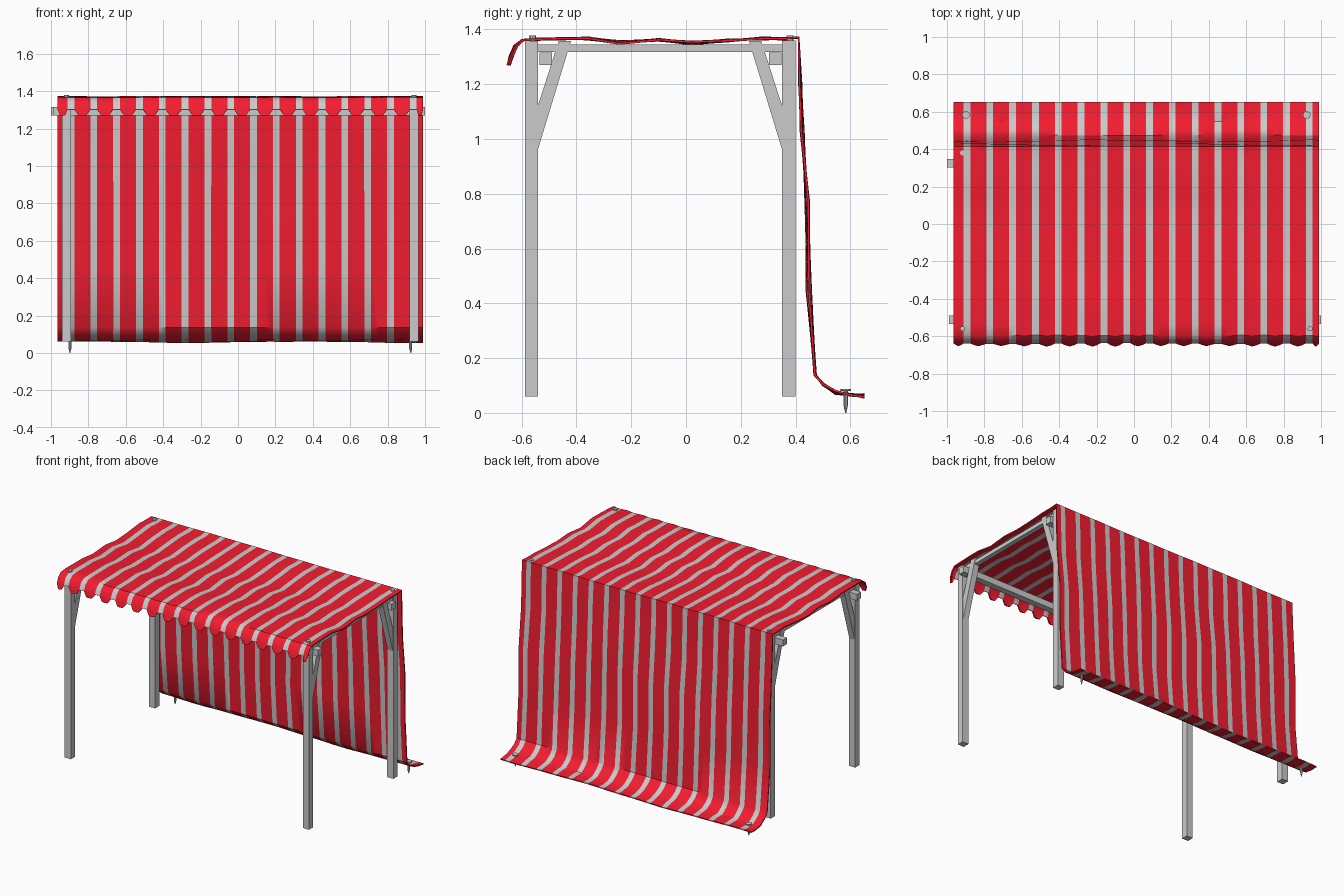
import bpy, bmesh, math

if "Cube" in bpy.data.objects:
    bpy.data.objects.remove(bpy.data.objects["Cube"])

CX = 0.0125           # centre line of the frame
POST_X = 0.9535 - CX + 0.0005


def finish(name, bm):
    me = bpy.data.meshes.new(name)
    bmesh.ops.recalc_face_normals(bm, faces=bm.faces)
    bm.to_mesh(me)
    bm.free()
    ob = bpy.data.objects.new(name, me)
    bpy.context.collection.objects.link(ob)
    return ob


def box(name, x0, x1, y0, y1, z0, z1):
    return prism(name, x0, x1, [(y0, z0), (y1, z0), (y1, z1), (y0, z1)])


def prism(name, x0, x1, pts):
    """Extrude a (y, z) outline along x."""
    bm = bmesh.new()
    f = bm.faces.new([bm.verts.new((x0, y, z)) for y, z in pts])
    ext = bmesh.ops.extrude_face_region(bm, geom=[f])
    vs = [g for g in ext["geom"] if isinstance(g, bmesh.types.BMVert)]
    bmesh.ops.translate(bm, verts=vs, vec=(x1 - x0, 0, 0))
    return finish(name, bm)


def lathe(name, x, y, rings, n=10):
    """Stack of (radius, z) rings, capped at both ends."""
    bm = bmesh.new()
    loops = [[bm.verts.new((x + r * math.cos(2 * math.pi * i / n),
                            y + r * math.sin(2 * math.pi * i / n), z))
              for i in range(n)] for r, z in rings]
    for a, b in zip(loops, loops[1:]):
        for i in range(n):
            j = (i + 1) % n
            bm.faces.new((a[i], a[j], b[j], b[i]))
    bm.faces.new(loops[0][::-1])
    bm.faces.new(loops[-1])
    return finish(name, bm)


# Timber frame: posts, side rails, corner braces, pins and ground pegs
for side, s in (("left", -1), ("right", 1)):
    px = CX + s * 0.929
    box(f"{side}_front_post", px - 0.024, px + 0.024, -0.588, -0.541, 0.06, 1.357)
    box(f"{side}_back_post", px - 0.024, px + 0.024, 0.351, 0.40, 0.06, 1.36)
    box(f"{side}_side_rail", px - 0.017, px + 0.017, -0.57, 0.38, 1.317, 1.344)
    prism(f"{side}_front_brace", px - 0.021, px + 0.021,
          [(-0.541, 0.96), (-0.42, 1.357), (-0.465, 1.357), (-0.541, 1.12)])
    prism(f"{side}_back_brace", px - 0.021, px + 0.021,
          [(0.351, 0.96), (0.351, 1.12), (0.275, 1.357), (0.23, 1.357)])
    for end, y in (("front", -0.56), ("back", 0.38)):
        lathe(f"{side}_{end}_pin", px, y, [(0.014, 1.35), (0.014, 1.378)])
    gx = CX + s * 0.911
    lathe(f"{side}_ground_peg", gx, 0.583,
          [(0.002, 0.0), (0.008, 0.025), (0.008, 0.08), (0.021, 0.081), (0.021, 0.087)])

# Cross beams resting between posts and braces
box("front_cross_beam", -0.99, 1.0, -0.535, -0.49, 1.27, 1.315)
box("back_cross_beam", -1.0, 0.985, 0.303, 0.348, 1.27, 1.315)

# Cloth profile from the valance over the roof and down the back: y, z, sway
PROFILE = [(-0.654, 1.27, .003), (-0.645, 1.302, .003), (-0.628, 1.342, .003),
           (-0.60, 1.365, .002), (-0.54, 1.368, .002), (-0.45, 1.37, .004),
           (-0.36, 1.371, .004), (-0.24, 1.356, .005), (-0.10, 1.366, .005),
           (0.02, 1.354, .005), (0.15, 1.363, .004), (0.28, 1.371, .004),
           (0.36, 1.370, .003), (0.414, 1.373, .003), (0.421, 1.20, .004),
           (0.428, 1.03, .006), (0.446, 0.78, .009), (0.452, 0.45, .008),
           (0.475, 0.14, .004), (0.503, 0.107, .004), (0.548, 0.078, .006),
           (0.60, 0.07, .006), (0.652, 0.066, .006)]

# Column edges: narrow grey stripes between wide red bands
bands, x = [], -0.965
for i in range(16):
    c = -0.893 + i * 0.122
    bands += [(x, c - 0.018, 1), (c - 0.018, c + 0.018, 0)]
    x = c + 0.018
bands.append((x, 0.99, 1))
cols = []
for a, b, red in bands:
    cols += [(a, (a + b) / 2, red), ((a + b) / 2, b, red)] if red else [(a, b, 0)]
xs = [c[0] for c in cols] + [0.99]
bulge = [1 if i % 3 == 1 else 0 for i in range(len(xs))]


def cloth_point(r, i):
    y, z, sway = PROFILE[r]
    w = sway * math.sin(5.3 * xs[i] + 1.7 * r) * (0.6 + 0.4 * math.cos(11 * xs[i] + r))
    if r < 4:                       # rounded tongues along the valance
        return (xs[i], y + w + 0.006 * (1 - bulge[i]), z)
    if 13 < r < 19:                 # hanging back wall sways in depth
        return (xs[i], y + w, z)
    return (xs[i], y, z + w)


bm = bmesh.new()
grid = [[bm.verts.new(cloth_point(r, i)) for i in range(len(xs))]
        for r in range(1, len(PROFILE))]
for lo, hi in zip(grid, grid[1:]):
    for i, (_, _, red) in enumerate(cols):
        bm.faces.new((lo[i], lo[i + 1], hi[i + 1], hi[i])).material_index = red

# Tapered red tongues below the grey stripe ends
top = grid[0]
for i in range(0, len(xs) - 1, 3):
    tri = top[i:i + 3]
    low = []
    for k, v in enumerate(tri):
        p = cloth_point(0, i + k)
        mid = tri[1].co.x
        low.append(bm.verts.new((mid + (v.co.x - mid) * 0.5, p[1], p[2])))
    for k in range(2):
        bm.faces.new((low[k], low[k + 1], tri[k + 1], tri[k])).material_index = 1

me = bpy.data.meshes.new("striped_canopy")
bm.to_mesh(me)
bm.free()
canopy = bpy.data.objects.new("striped_canopy", me)
bpy.context.collection.objects.link(canopy)
for name, colour in (("grey_stripe", (0.8, 0.8, 0.8, 1)), ("red_cloth", (0.9, 0.012, 0.03, 1))):
    m = bpy.data.materials.new(name)
    m.diffuse_color = colour
    m.use_nodes = True
    m.node_tree.nodes["Principled BSDF"].inputs["Base Color"].default_value = m.diffuse_color
    me.materials.append(m)

# Cloth thickness, then smooth shading with crisp ridge
mod = canopy.modifiers.new("thickness", "SOLIDIFY")
mod.thickness = 0.008
mod.offset = -1
bpy.context.view_layer.objects.active = canopy
canopy.select_set(True)
bpy.ops.object.modifier_apply(modifier=mod.name)
bpy.ops.object.shade_smooth_by_angle(angle=math.radians(35))
